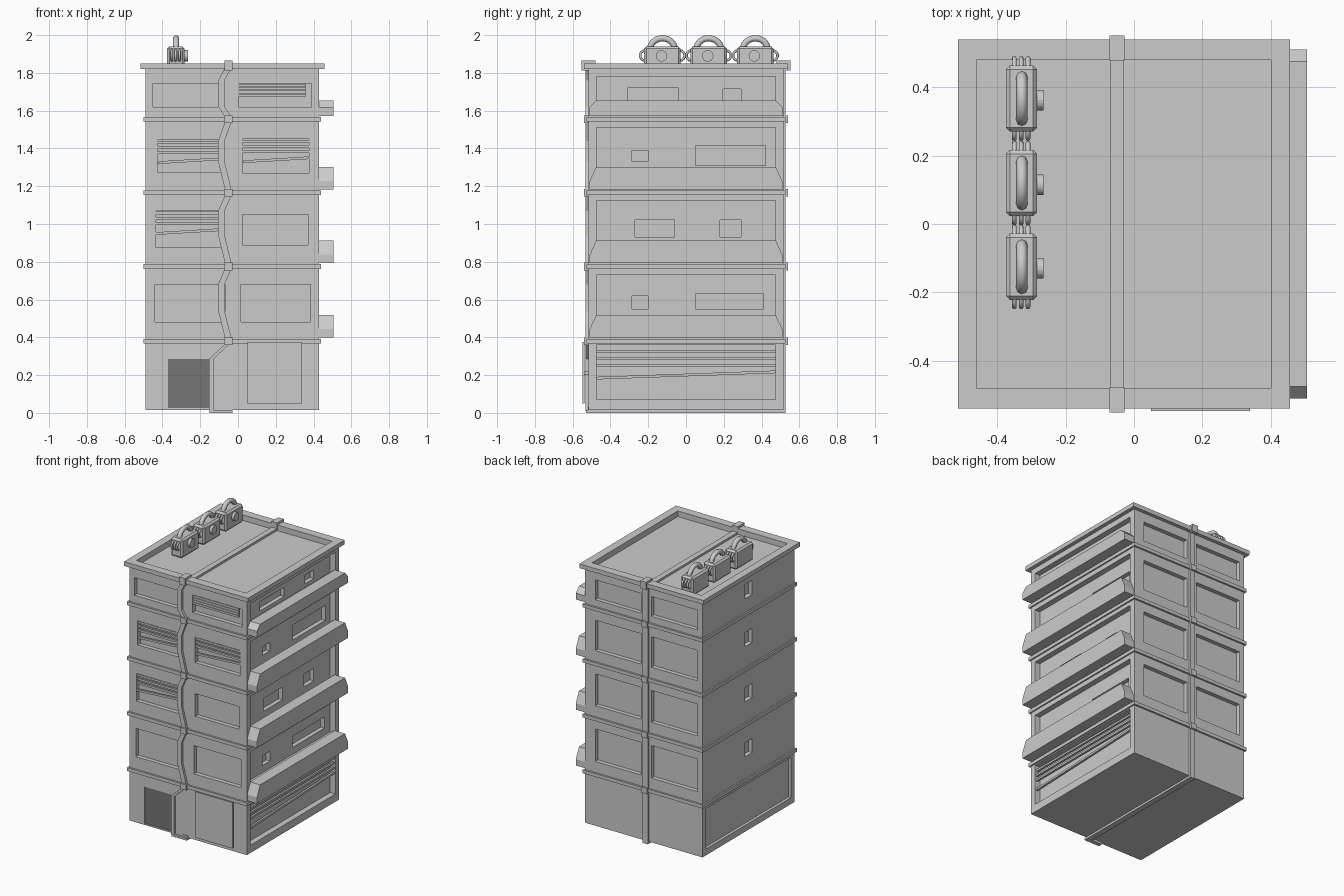
import bpy, bmesh, math
from mathutils import Matrix, Vector

if "Cube" in bpy.data.objects:
    bpy.data.objects.remove(bpy.data.objects["Cube"])


def boxes(name, items):
    """One object from boxes (x0, x1, y0, y1, z0, z1)."""
    bm = bmesh.new()
    for x0, x1, y0, y1, z0, z1 in items:
        m = Matrix.Translation(((x0 + x1) / 2, (y0 + y1) / 2, (z0 + z1) / 2))
        bmesh.ops.create_cube(bm, size=1, matrix=m @ Matrix.Diagonal((x1 - x0, y1 - y0, z1 - z0, 1)))
    return finish(name, bm)


def finish(name, bm):
    bmesh.ops.recalc_face_normals(bm, faces=bm.faces)
    me = bpy.data.meshes.new(name)
    bm.to_mesh(me)
    bm.free()
    ob = bpy.data.objects.new(name, me)
    bpy.context.collection.objects.link(ob)
    return ob


def prism(name, section, offset):
    """Extrude a closed polygon along an offset vector."""
    bm = bmesh.new()
    f = bm.faces.new([bm.verts.new(p) for p in section])
    r = bmesh.ops.extrude_face_region(bm, geom=[f])
    bmesh.ops.translate(bm, verts=[v for v in r['geom'] if isinstance(v, bmesh.types.BMVert)], vec=offset)
    return finish(name, bm)


def cut(target, cutter):
    cutter.hide_render = True
    cutter.hide_viewport = False
    cutter.display_type = 'WIRE'
    mod = target.modifiers.new("cut", 'BOOLEAN')
    mod.operation, mod.solver, mod.object = 'DIFFERENCE', 'EXACT', cutter
    bpy.context.view_layer.objects.active = target
    bpy.ops.object.modifier_apply(modifier=mod.name)
    bpy.data.objects.remove(cutter)


X0, X1, Y = -0.49, 0.43, 0.515
floors = [0.38, 0.775, 1.165, 1.555]
D = 0.03

# Window openings on the front: x0, x1, z0, z1, has shutter
front = [(-.44, -.07, .48, .68, 0), (.015, .385, .48, .68, 0),
         (-.435, -.08, .875, 1.07, 1), (.025, .37, .89, 1.05, 0),
         (-.425, -.085, 1.275, 1.445, 1), (.025, .375, 1.27, 1.45, 1),
         (-.45, -.1, 1.62, 1.745, 0), (.005, .39, 1.62, 1.745, 1)]
cutters = [(x0, x1, -.6, -Y + D, z0, z1) for x0, x1, z0, z1, s in front]
cutters.append((-.37, -.15, -.6, -Y + .015, .025, .285))
# Back windows
back_z = [(.47, .70), (.865, 1.09), (1.255, 1.47), (1.615, 1.755)]
for z0, z1 in back_z:
    cutters += [(-.45, -.09, Y - D, .6, z0, z1), (-.01, .35, Y - D, .6, z0, z1)]
# Left side panel and small windows
cutters.append((-.6, X0 + .02, -.475, .475, .06, .345))
cutters += [(-.6, X0 + .03, -.04, .04, z - .05, z + .05) for z in (.595, .985, 1.375, 1.715)]
# Right side wide recesses
right_z = [(.07, .36), (.50, .73), (.88, 1.125), (1.265, 1.51), (1.63, 1.78)]
cutters += [(X1 - .04, .7, -.475, .475, a, b) for a, b in right_z]
# Small windows inside the right recesses
small = [(-.285, -.2, .55, .62), (.05, .41, .55, .63), (-.27, -.06, .93, 1.02), (.18, .29, .93, 1.02),
         (-.285, -.2, 1.33, 1.39), (.05, .42, 1.31, 1.415), (-.31, -.04, 1.655, 1.72), (.195, .29, 1.655, 1.715)]

body = boxes("building_body", [(X0, X1, -Y, Y, .015, 1.83)])
cut(body, boxes("opening_cutter", cutters))
cut(body, boxes("inner_window_cutter", [(X1 - .07, .5, *w) for w in small]))

# Roof parapet as a rectangular ring above the sunken roof
boxes("roof_parapet", [(-.515, .457, -.54, -.48, 1.82, 1.85), (-.515, .457, .48, .54, 1.82, 1.85),
                       (-.515, -.46, -.48, .48, 1.82, 1.85), (.40, .457, -.48, .48, 1.82, 1.85)])
cut(body, boxes("roof_cutter", [(-.46, .40, -.48, .48, 1.81, 1.9)]))

# Floor bands
boxes("floor_bands", [(X0 - .01, X1 + .01, -Y - .013, Y + .013, z - .012, z + .012) for z in floors])

# Balcony ledges with sloped ends
for i, z in enumerate(floors):
    a, b = z + .018, z + .138 if i < 3 else 1.655
    sec = [(X1 - .005, y, h) for y, h in ((-.51, a), (.51, a), (.51, a + .045), (.475, b), (-.475, b), (-.51, a + .045))]
    prism("balcony_ledge_%d" % (i + 1), sec, Vector((.081, 0, 0)))


# Shutters: straight slats, and a fallen one at a tilt
def shutter(name, u0, u1, ztop, gap, tilt, place):
    bm = bmesh.new()
    w, c = u1 - u0, (u0 + u1) / 2
    for k in range(4):
        z = ztop - .012 - k * gap - (gap * .5 if k == 3 and tilt else 0)
        rot = Matrix.Rotation(-tilt if k == 3 else 0, 4, 'Y')
        m = place @ Matrix.Translation((c, 0, z)) @ rot @ Matrix.Diagonal((w, .014, .014, 1))
        bmesh.ops.create_cube(bm, size=1, matrix=m)
    finish(name, bm)


for i, (x0, x1, z0, z1, s) in enumerate(front):
    if s:
        top = i == len(front) - 1
        shutter("front_shutter_%d" % i, x0, x1 - (.03 if top else 0), z1, .017 if top else .028,
                0 if top else .06, Matrix.Translation((0, -Y + .012, 0)))
shutter("side_shutter", -.475, .475, .335, .035, .035,
        Matrix.Translation((X1 - .015, 0, 0)) @ Matrix.Rotation(math.pi / 2, 4, 'Z'))

# Zigzag front pipe
HW = .02


def strip(name, path, hw):
    sec = [(x - hw, -.532, z) for x, z in path] + [(x + hw, -.532, z) for x, z in reversed(path)]
    prism(name, sec, Vector((0, .025, 0)))


bends = [(.39, .54, .68, .77), (.785, .94, 1.07, 1.155), (1.175, 1.33, 1.44, 1.545), (1.565, 1.62, 1.76, 1.83)]
for i, (a, b, c, d) in enumerate(bends):
    strip("front_pipe_%d" % (i + 1), [(-.05, a), (-.088, b), (-.088, c), (-.05, d)], .017)
strip("front_pipe_ground", [(-.05, .37), (-.142, .285), (-.142, .025), (-.142, .01)], .012)
boxes("pipe_foot", [(-.15, -.03, -.53, -.5, .0, .015)])

# Straight pipe over the roof, down the back and under the base, with clamps
pipe = [(-.05 - HW, -.05 + HW, -.48, .48, 1.80, 1.825),
        (-.05 - HW, -.05 + HW, .505, .527, 0, 1.83),
        (-.05 - HW, -.05 + HW, -.52, .52, 0, .03)]
boxes("straight_pipe", pipe)
clamps = [(-.072, -.028, s * .525 - .016, s * .525 + .016, z - .02, z + .02) for z in floors for s in (-1, 1)]
clamps += [(-.072, -.028, s * .515 - .037, s * .515 + .037, 1.812, 1.865) for s in (-1, 1)]
boxes("pipe_clamps", clamps)

# Ground floor door and sign plate
door = boxes("door", [(-.37, -.15, -.51, -.49, .025, .285)])
mat = bpy.data.materials.new("dark_grey")
mat.diffuse_color = (.18, .18, .18, 1)
mat.use_nodes = True
mat.node_tree.nodes["Principled BSDF"].inputs["Base Color"].default_value = mat.diffuse_color
door.data.materials.append(mat)
boxes("shop_panel", [(.05, .34, -.547, -.538, .05, .375)])
boxes("shop_panel_mounts", [(x, x + .02, -.54, -.51, .2, .22) for x in (.1, .27)])


# Rooftop units: bevelled box, top hoop, three small hoops at each end, round cap
def tube(name, pts, r):
    cu = bpy.data.curves.new(name, 'CURVE')
    cu.dimensions, cu.bevel_depth, cu.bevel_resolution, cu.use_fill_caps = '3D', r, 2, True
    sp = cu.splines.new('POLY')
    sp.points.add(len(pts) - 1)
    for p, q in zip(sp.points, pts):
        p.co = (*q, 1)
    sp.use_smooth = True
    ob = bpy.data.objects.new(name, cu)
    bpy.context.collection.objects.link(ob)


UX = -.328
for n, cy in enumerate((-.125, .12, .367)):
    box = boxes("roof_unit_%d" % n, [(UX - .047, UX + .045, cy - .097, cy + .097, 1.808, 1.94)])
    bv = box.modifiers.new("bevel", 'BEVEL')
    bv.width, bv.segments = .012, 1
    arc = [math.pi * k / 14 for k in range(15)]
    tube("unit_hoop_%d" % n, [(UX, cy + .065 * math.cos(t), 1.925 + .058 * math.sin(t)) for t in arc], .0165)
    for s in (-1, 1):
        for dx in (-.02, 0, .02):
            tube("unit_end_hoop", [(UX - .002 + dx, cy + s * (.09 + .028 * math.sin(t)), 1.892 + .027 * math.cos(t))
                                   for t in arc[::2]], .007)
    bm = bmesh.new()
    m = Matrix.Translation((UX + .05, cy - .005, 1.89)) @ Matrix.Rotation(math.pi / 2, 4, 'Y')
    bmesh.ops.create_cone(bm, cap_ends=True, segments=24, radius1=.03, radius2=.03, depth=.026, matrix=m)
    finish("unit_cap_%d" % n, bm)
